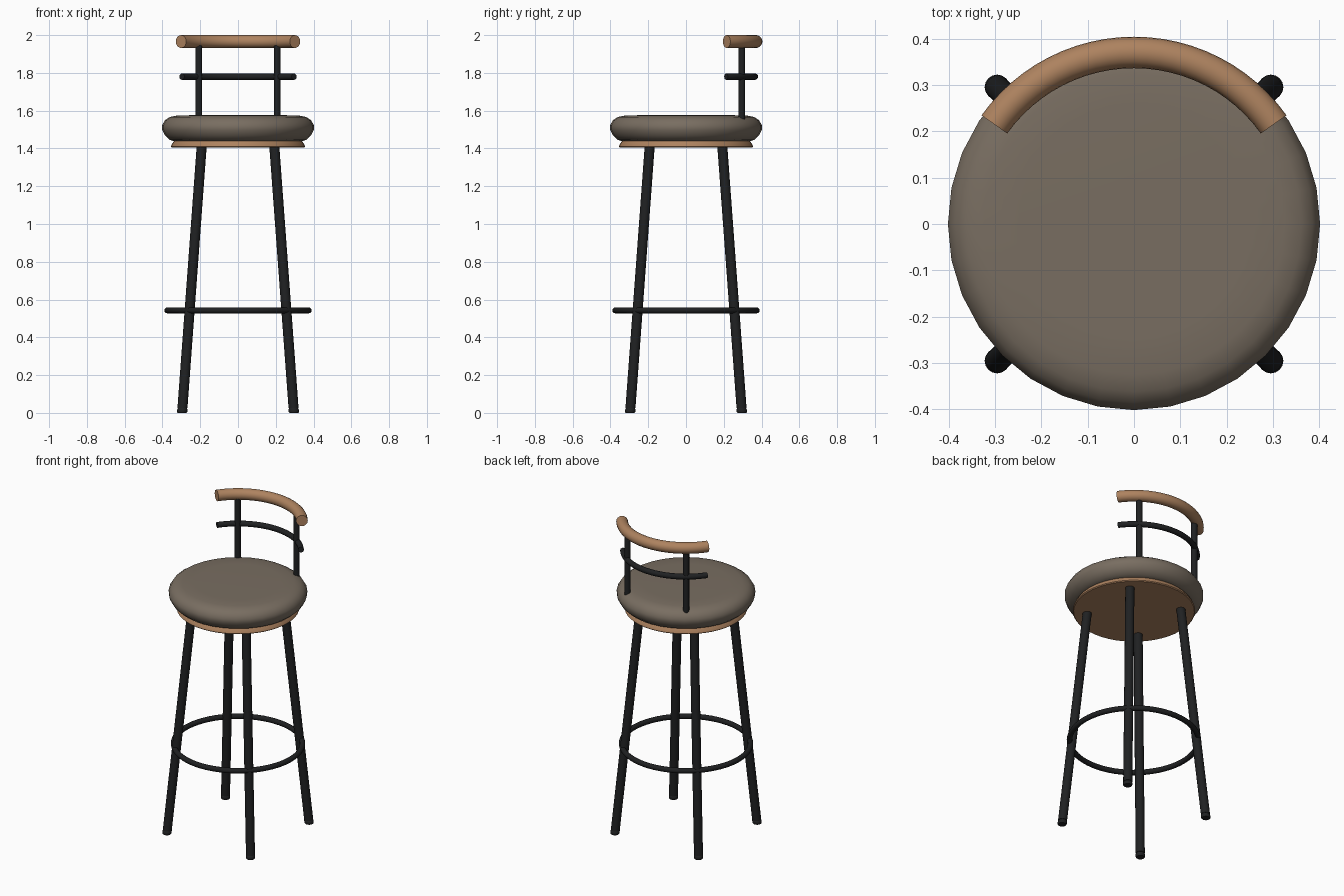
import bpy, bmesh
from math import sin, cos, pi, radians
from mathutils import Vector

if "Cube" in bpy.data.objects:
    bpy.data.objects.remove(bpy.data.objects["Cube"])


def material(name, rgb):
    m = bpy.data.materials.new(name)
    m.diffuse_color = (*rgb, 1)
    m.use_nodes = True
    m.node_tree.nodes["Principled BSDF"].inputs["Base Color"].default_value = m.diffuse_color
    return m


wood = material("wood", (0.42, 0.225, 0.115))
fabric = material("fabric", (0.19, 0.155, 0.12))
metal = material("black_metal", (0.014, 0.015, 0.016))


def finish(name, bm, mat):
    bmesh.ops.recalc_face_normals(bm, faces=bm.faces)
    mesh = bpy.data.meshes.new(name)
    bm.to_mesh(mesh)
    bm.free()
    mesh.materials.append(mat)
    ob = bpy.data.objects.new(name, mesh)
    bpy.context.collection.objects.link(ob)
    bpy.ops.object.select_all(action='DESELECT')
    bpy.context.view_layer.objects.active = ob
    ob.select_set(True)
    bpy.ops.object.shade_smooth_by_angle(angle=radians(40))
    return ob


def skin(bm, loops, closed=False):
    n = len(loops[0])
    pairs = list(zip(loops, loops[1:]))
    if closed:
        pairs.append((loops[-1], loops[0]))
    for a, b in pairs:
        for i in range(n):
            j = (i + 1) % n
            bm.faces.new((a[i], a[j], b[j], b[i]))
    if not closed:
        bm.faces.new(loops[0])
        bm.faces.new(loops[-1])


def lathe(name, profile, mat, sides=32):
    bm = bmesh.new()
    loops = [[bm.verts.new((r * cos(2 * pi * i / sides), r * sin(2 * pi * i / sides), z))
              for i in range(sides)] for r, z in profile]
    skin(bm, loops)
    return finish(name, bm, mat)


def rod(name, a, b, profile, mat, sides=16):
    # horizontal rings along a line; profile = (fraction, radius)
    a, b = Vector(a), Vector(b)
    bm = bmesh.new()
    loops = []
    for t, r in profile:
        c = a.lerp(b, t)
        loops.append([bm.verts.new(c + Vector((r * cos(2 * pi * i / sides),
                                               r * sin(2 * pi * i / sides), 0)))
                      for i in range(sides)])
    skin(bm, loops)
    return finish(name, bm, mat)


def arc_tube(name, R, r, z, start, end, steps, mat, sides=16):
    closed = end - start >= 360
    bm = bmesh.new()
    loops = []
    for k in range(steps if closed else steps + 1):
        t = radians(start + (end - start) * k / steps)
        loops.append([bm.verts.new(((R + r * cos(p)) * cos(t), (R + r * cos(p)) * sin(t),
                                    z + r * sin(p)))
                      for p in (2 * pi * i / sides for i in range(sides))])
    skin(bm, loops, closed)
    return finish(name, bm, mat)


# Seat: padded cushion on a wooden board
lathe("seat_cushion", [(0.335, 1.437), (0.362, 1.446), (0.386, 1.468), (0.401, 1.498),
                       (0.402, 1.523), (0.386, 1.550), (0.362, 1.566), (0.325, 1.574),
                       (0.25, 1.576)], fabric)
lathe("seat_board", [(0.350, 1.405), (0.355, 1.410), (0.350, 1.424), (0.338, 1.440)], wood, 48)

# Splayed legs with small feet, and back posts
for sx, side in ((-1, "left"), (1, "right")):
    for sy, end in ((-1, "front"), (1, "back")):
        foot = Vector((sx * 0.296, sy * 0.296, 0.0))
        top = Vector((sx * 0.192, sy * 0.192, 1.415))
        neck = foot.lerp(top, 0.018)
        rod(f"{end}_{side}_leg", neck, top, [(0, 0.0265), (1, 0.0265)], metal)
        rod(f"{end}_{side}_foot", foot, neck,
            [(0, 0.024), (0.15, 0.027), (0.75, 0.027), (1, 0.023)], metal)
    rod(f"{side}_back_post", (sx * 0.208, 0.295, 1.50), (sx * 0.208, 0.295, 1.965),
        [(0, 0.018), (1, 0.018)], metal)

# Foot ring and curved back rails
arc_tube("foot_ring", 0.374, 0.016, 0.543, 0, 360, 64, metal, 12)
arc_tube("middle_back_rail", 0.365, 0.017, 1.78, 35.5, 144.5, 24, metal, 12)
arc_tube("top_back_rail", 0.3705, 0.034, 1.966, 35.5, 144.5, 24, wood, 20)
